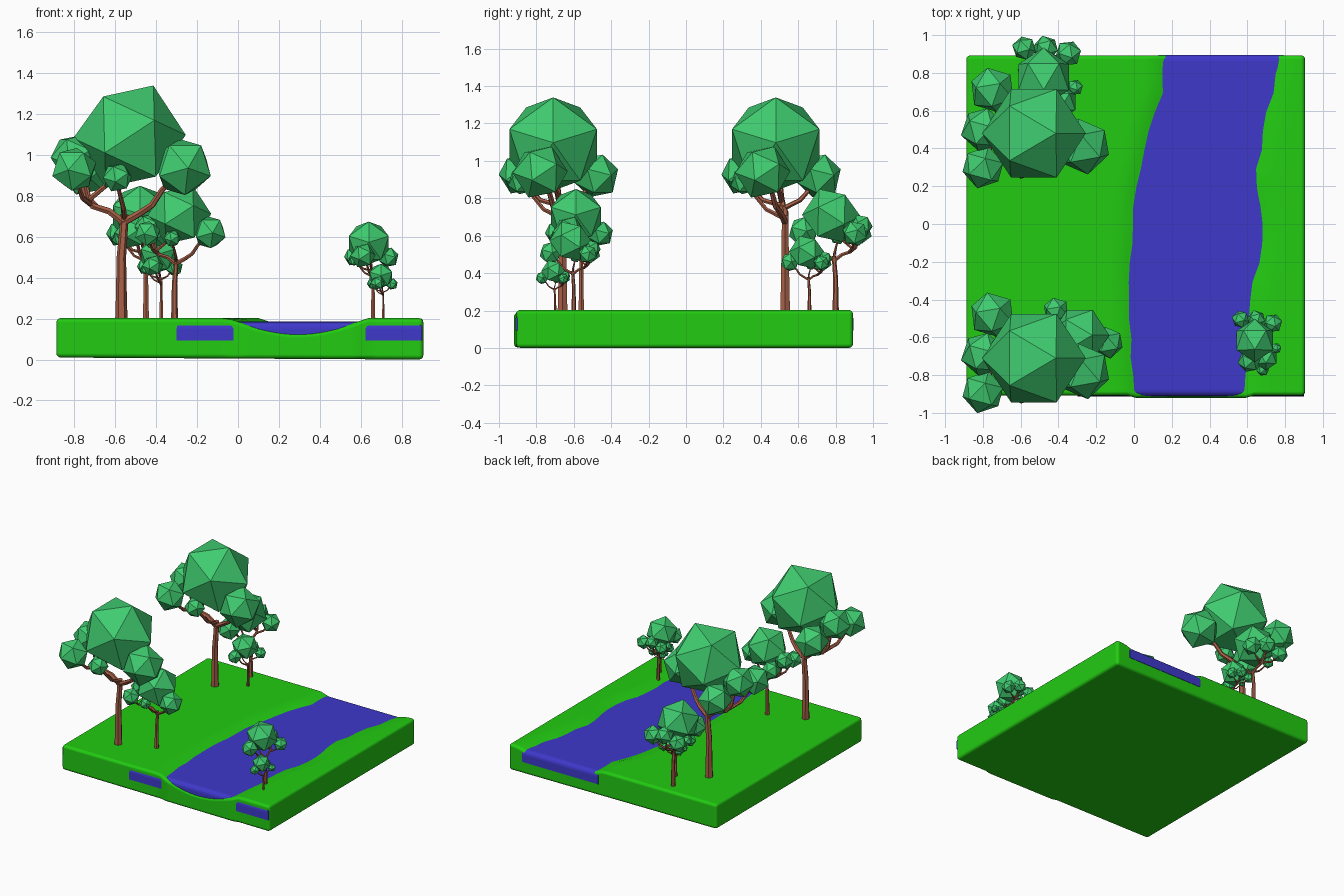
import bpy, bmesh, math, random
from mathutils import Matrix, Vector

if "Cube" in bpy.data.objects:
    bpy.data.objects.remove(bpy.data.objects["Cube"])

random.seed(4)

def material(name, rgb):
    m = bpy.data.materials.new(name)
    m.diffuse_color = (*rgb, 1)
    m.use_nodes = True
    m.node_tree.nodes["Principled BSDF"].inputs["Base Color"].default_value = m.diffuse_color
    return m

GRASS = material("grass", (0.016, 0.60, 0.006))
WATER = material("water", (0.05, 0.04, 0.60))
LEAF = material("leaf", (0.05, 0.60, 0.16))
BARK = material("bark", (0.40, 0.12, 0.065))

def add(name, data, mat=None):
    ob = bpy.data.objects.new(name, data)
    bpy.context.collection.objects.link(ob)
    if mat:
        data.materials.append(mat)
    return ob

def to_mesh(bm, name):
    bmesh.ops.recalc_face_normals(bm, faces=bm.faces[:])
    me = bpy.data.meshes.new(name)
    bm.to_mesh(me)
    bm.free()
    return me

def lerp_table(table, y):
    for (y0, v0), (y1, v1) in zip(table, table[1:]):
        if y <= y1:
            return v0 + (v1 - v0) * max(0, (y - y0) / (y1 - y0))
    return table[-1][1]

# Ground block with a winding river bed
LEFT = [(-.92, .0), (-.5, -.04), (0, -.02), (.2, .0), (.5, .07), (.7, .14), (.9, .14)]
RIGHT = [(-.92, .60), (-.4, .63), (0, .70), (.2, .65), (.5, .70), (.7, .74), (.9, .79)]
X0, X1, Y0, Y1 = -.888, .906, -.908, .893
NX, NY = 40, 18
bm = bmesh.new()
rows = []
for j in range(NY + 1):
    y = Y0 + (Y1 - Y0) * j / NY
    lo = lerp_table(LEFT, y) + random.uniform(-.008, .008)
    hi = lerp_table(RIGHT, y) + random.uniform(-.012, .012)
    row = []
    for i in range(NX + 1):
        x = X0 + (X1 - X0) * i / NX
        t = (x - (lo + hi) / 2) / ((hi - lo) / 2)
        dip = .075 * math.cos(t * math.pi / 2 * .87) if abs(t) < 1.15 else 0
        front = -.92 if j == 0 and -.01 < x < .6 else y
        row.append(bm.verts.new((x, front, .203 - dip)))
    rows.append(row)
for a, b in zip(rows, rows[1:]):
    for i in range(NX):
        bm.faces.new((a[i], a[i + 1], b[i + 1], b[i]))
ext = bmesh.ops.extrude_face_region(bm, geom=bm.faces[:])
for v in ext["geom"]:
    if isinstance(v, bmesh.types.BMVert):
        v.co.z = .005 - .005 * v.co.x / X1
ground_mesh = to_mesh(bm, "ground")
ground_mesh.shade_smooth()
ground = add("ground", ground_mesh, GRASS)
bev = ground.modifiers.new("rounded_edges", "BEVEL")
bev.width, bev.segments, bev.limit_method = .022, 3, 'ANGLE'
bev.angle_limit = math.radians(60)
bev.harden_normals = True

# River water: tapered slab with rounded edges
bm = bmesh.new()
outline = [(-.30, -.912), (.90, -.912), (.79, .896), (.13, .896)]
face = bm.faces.new([bm.verts.new((x, y, .093)) for x, y in outline])
ext = bmesh.ops.extrude_face_region(bm, geom=[face])
bmesh.ops.translate(bm, vec=(0, 0, .092),
                    verts=[v for v in ext["geom"] if isinstance(v, bmesh.types.BMVert)])
top_edges = [e for e in bm.edges if all(v.co.z > .15 for v in e.verts)]
bmesh.ops.bevel(bm, geom=top_edges, offset=.034, segments=4, profile=.5, affect='EDGES')
add("river_water", to_mesh(bm, "river_water"), WATER)

# Shared tree foliage: low-poly balls (x, y, z, radius, turn)
BALLS = [(.04, -.05, .89, .275, 0), (-.18, .18, .72, .125, 40), (-.23, -.03, .79, .12, 15),
         (-.23, -.23, .73, .115, 75), (.30, -.12, .74, .15, 100), (-.02, -.22, .69, .075, 20)]
bm = bmesh.new()
for x, y, z, r, turn in BALLS:
    m = (Matrix.Translation((x, y, z)) @ Matrix.Rotation(math.radians(turn), 4, 'Z')
         @ Matrix.Rotation(math.radians(25), 4, 'Y'))
    bmesh.ops.create_icosphere(bm, subdivisions=1, radius=r, matrix=m)
foliage_mesh = to_mesh(bm, "foliage")
foliage_mesh.materials.append(LEAF)

# Shared trunk and branches: tapered paths (x, y, z, radius)
PATHS = [
    [(0, 0, -.03, .031), (0, 0, .1, .027), (0, 0, .3, .023), (.01, 0, .42, .021), (.015, 0, .51, .02)],
    [(.01, 0, .47, .019), (-.06, 0, .525, .018), (-.14, -.01, .55, .017),
     (-.175, -.02, .60, .016), (-.2, -.03, .72, .012)],
    [(-.12, -.01, .545, .014), (-.16, .08, .59, .013), (-.175, .16, .68, .010)],
    [(-.15, -.01, .56, .014), (-.19, -.12, .59, .013), (-.22, -.21, .68, .010)],
    [(-.16, -.02, .58, .014), (-.10, -.03, .63, .013), (-.01, -.05, .70, .010)],
    [(.01, 0, .47, .019), (.09, -.02, .515, .018), (.15, -.05, .555, .016),
     (.20, -.07, .63, .014), (.27, -.11, .70, .010)],
    [(.015, 0, .49, .014), (.01, -.10, .54, .012), (-.02, -.20, .66, .009)],
]
wood = bpy.data.curves.new("trunk", 'CURVE')
wood.dimensions = '3D'
wood.bevel_depth = 1
wood.bevel_resolution = 1
wood.use_fill_caps = True
for path in PATHS:
    s = wood.splines.new('POLY')
    s.points.add(len(path) - 1)
    s.use_smooth = False
    for p, (x, y, z, r) in zip(s.points, path):
        p.co, p.radius = (x, y, z, 1), r
wood.materials.append(BARK)

# Place the trees: x, y, scale, turn
TREES = {
    "front_big_tree": (-.57, -.66, 1, 0),
    "front_medium_tree": (-.31, -.56, .57, 0),
    "back_big_tree": (-.57, .53, 1, 0),
    "back_medium_tree": (-.45, .80, .57, -90),
    "back_small_tree": (-.375, .66, .35, -90),
    "bank_small_tree": (.66, -.60, .416, -90),
    "bank_tiny_tree": (.71, -.70, .235, -90),
}
for name, (x, y, s, turn) in TREES.items():
    for part, data in (("foliage", foliage_mesh), ("trunk", wood)):
        ob = add(f"{name}_{part}", data)
        ob.location = Vector((x, y, .2))
        ob.scale = (s, s, s)
        ob.rotation_euler.z = math.radians(turn)
